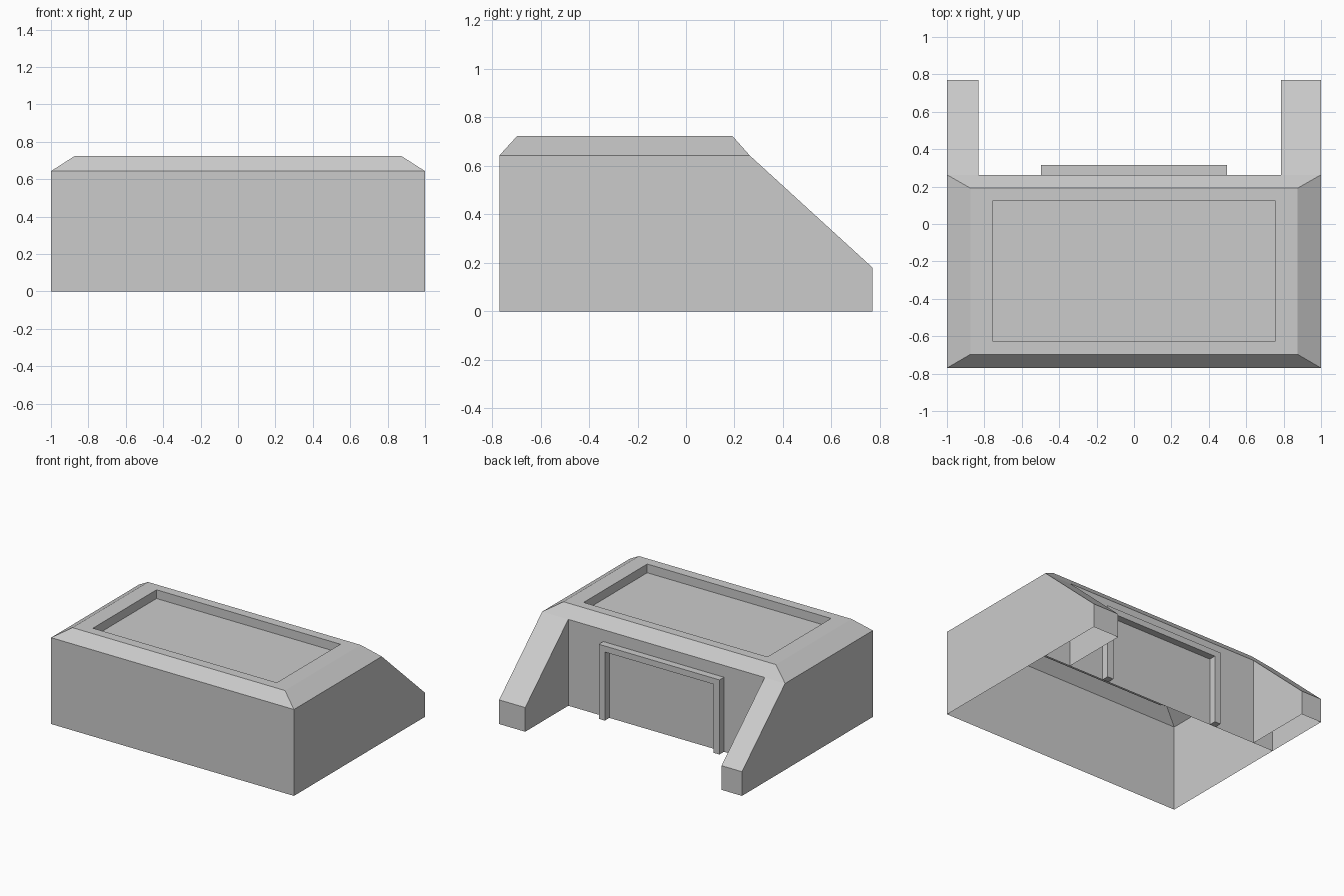
import bpy, bmesh
from mathutils import Vector

old = bpy.data.objects.get("Cube")
if old:
    bpy.data.objects.remove(old)

GREY = (0.6, 0.6, 0.6, 1)
mat = bpy.data.materials.new("plain grey")
mat.use_nodes = True
mat.diffuse_color = GREY
mat.node_tree.nodes["Principled BSDF"].inputs["Base Color"].default_value = GREY

FRONT, BACK, END = -0.77, 0.263, 0.77
EAVE, TOP = 0.643, 0.723


def finish(bm, name):
    mesh = bpy.data.meshes.new(name)
    bm.to_mesh(mesh)
    bm.free()
    mesh.materials.append(mat)
    obj = bpy.data.objects.new(name, mesh)
    bpy.context.collection.objects.link(obj)
    return obj


def ring(bm, x, y0, y1, z):
    return [bm.verts.new(p) for p in ((-x, y0, z), (x, y0, z), (x, y1, z), (-x, y1, z))]


def bridge(bm, a, b):
    n = len(a)
    for i in range(n):
        bm.faces.new((a[i], a[(i + 1) % n], b[(i + 1) % n], b[i]))


def extrude_profile(name, pts, x0, x1):
    """Side profile (y, z) stretched along x, open underneath."""
    bm = bmesh.new()
    a = [bm.verts.new((x0, y, z)) for y, z in pts]
    b = [bm.verts.new((x1, y, z)) for y, z in pts]
    bm.faces.new(a)
    bm.faces.new(b[::-1])
    for i in range(len(pts) - 1):
        bm.faces.new((a[i], b[i], b[i + 1], a[i + 1]))
    bmesh.ops.recalc_face_normals(bm, faces=bm.faces)
    # an open shell: make sure the first side points outward
    bm.faces.ensure_lookup_table()
    if bm.faces[0].normal.x * (x1 - x0) > 0:
        bmesh.ops.reverse_faces(bm, faces=bm.faces)
    return finish(bm, name)


# Hollow body: walls, sloped rim, flat roof with a sunken panel, no floor
bm = bmesh.new()
loops = [
    ring(bm, 1.0, FRONT, BACK, 0),
    ring(bm, 1.0, FRONT, BACK, EAVE),
    ring(bm, 0.875, -0.697, 0.192, TOP),
    ring(bm, 0.757, -0.625, 0.123, TOP),
    ring(bm, 0.757, -0.625, 0.123, TOP - 0.065),
]
for lower, upper in zip(loops, loops[1:]):
    bridge(bm, lower, upper)
bm.faces.new(loops[-1])
finish(bm, "body_shell")

# Sloping side wings at the back
wing = [(BACK, 0), (BACK, EAVE), (END, 0.18), (END, 0)][1:]
wing = [(BACK, 0)] + wing
for name, x0, x1 in (("right_wing", -1.0, -0.832), ("left_wing", 0.785, 1.0)):
    extrude_profile(name, wing, x0, x1)

# Door frame on the back wall: one arch-shaped outline given depth
outer, inner, high, low = 0.497, 0.447, 0.555, 0.51
outline = [(-outer, 0), (-outer, high), (outer, high), (outer, 0),
           (inner, 0), (inner, low), (-inner, low), (-inner, 0)]
bm = bmesh.new()
face = bm.faces.new([bm.verts.new((x, BACK, z)) for x, z in outline])
new = bmesh.ops.extrude_face_region(bm, geom=[face])["geom"]
bmesh.ops.translate(bm, vec=Vector((0, 0.053, 0)),
                    verts=[g for g in new if isinstance(g, bmesh.types.BMVert)])
bmesh.ops.recalc_face_normals(bm, faces=bm.faces)
finish(bm, "door_frame")
